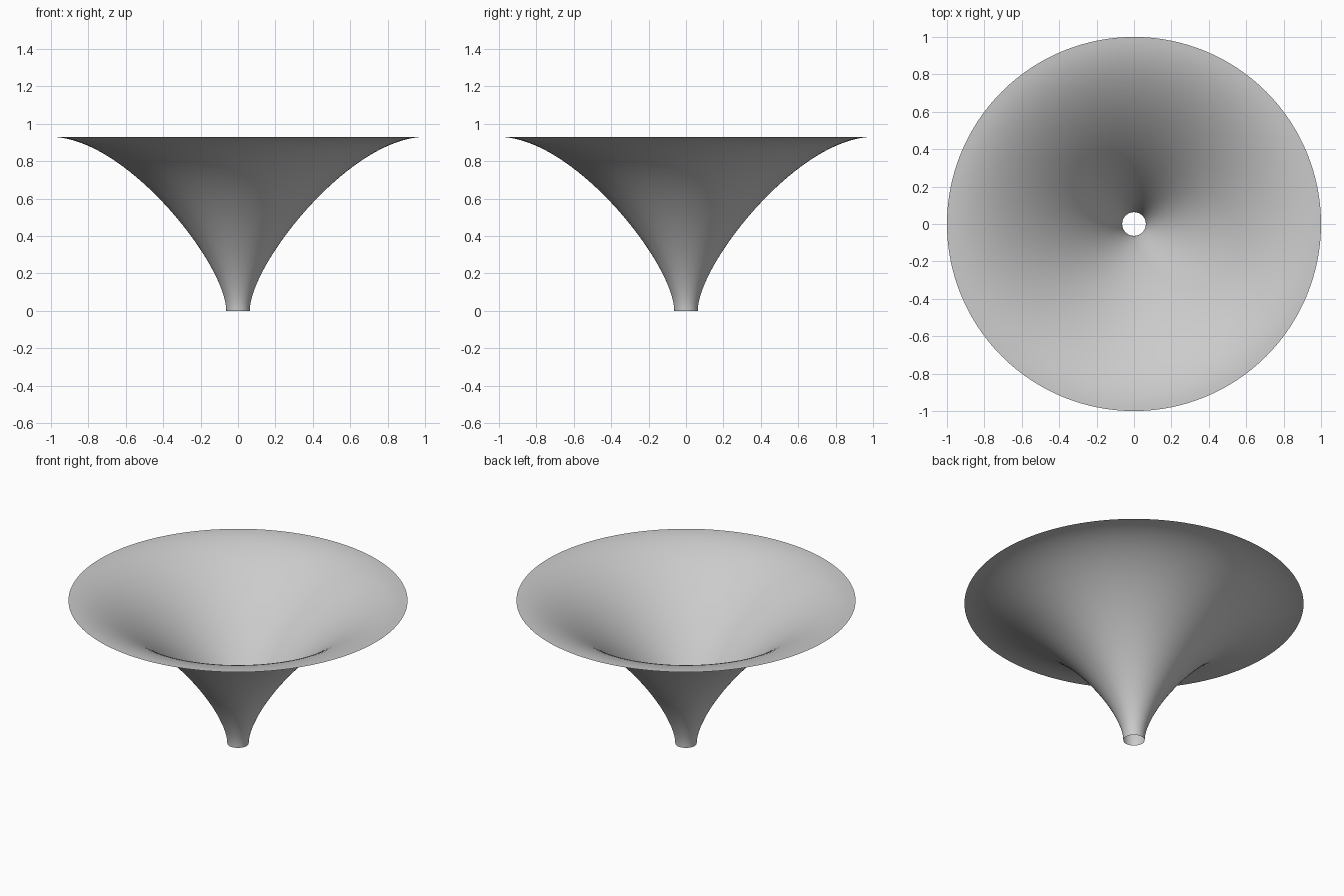
import bpy, bmesh, math
from mathutils import Vector
from mathutils.geometry import interpolate_bezier

cube = bpy.data.objects.get("Cube")
if cube:
    bpy.data.objects.remove(cube, do_unlink=True)

# Plain grey material
GREY = (0.6, 0.6, 0.6, 1)
mat = bpy.data.materials.new("light grey")
mat.use_nodes = True
mat.diffuse_color = GREY
mat.node_tree.nodes["Principled BSDF"].inputs["Base Color"].default_value = GREY

# Flared profile: vertical at the narrow throat, level at the wide rim
HEIGHT, THROAT, RIM = 0.93, 0.063, 1.0
profile = interpolate_bezier(Vector((THROAT, 0, 0)), Vector((THROAT, 0, 0.25)),
                             Vector((0.6, 0, HEIGHT)), Vector((RIM, 0, HEIGHT)), 40)

# Spin the open profile into a thin funnel
bm = bmesh.new()
verts = [bm.verts.new(p) for p in profile]
edges = [bm.edges.new(pair) for pair in zip(verts, verts[1:])]
bmesh.ops.spin(bm, geom=verts + edges, cent=(0, 0, 0), axis=(0, 0, 1),
               angle=math.tau, steps=128, use_merge=True)
bmesh.ops.remove_doubles(bm, verts=bm.verts, dist=0.0001)
bmesh.ops.recalc_face_normals(bm, faces=bm.faces)
for face in bm.faces:
    face.smooth = True
mesh = bpy.data.meshes.new("funnel")
bm.to_mesh(mesh)
bm.free()
mesh.materials.append(mat)
funnel = bpy.data.objects.new("funnel", mesh)
bpy.context.collection.objects.link(funnel)
